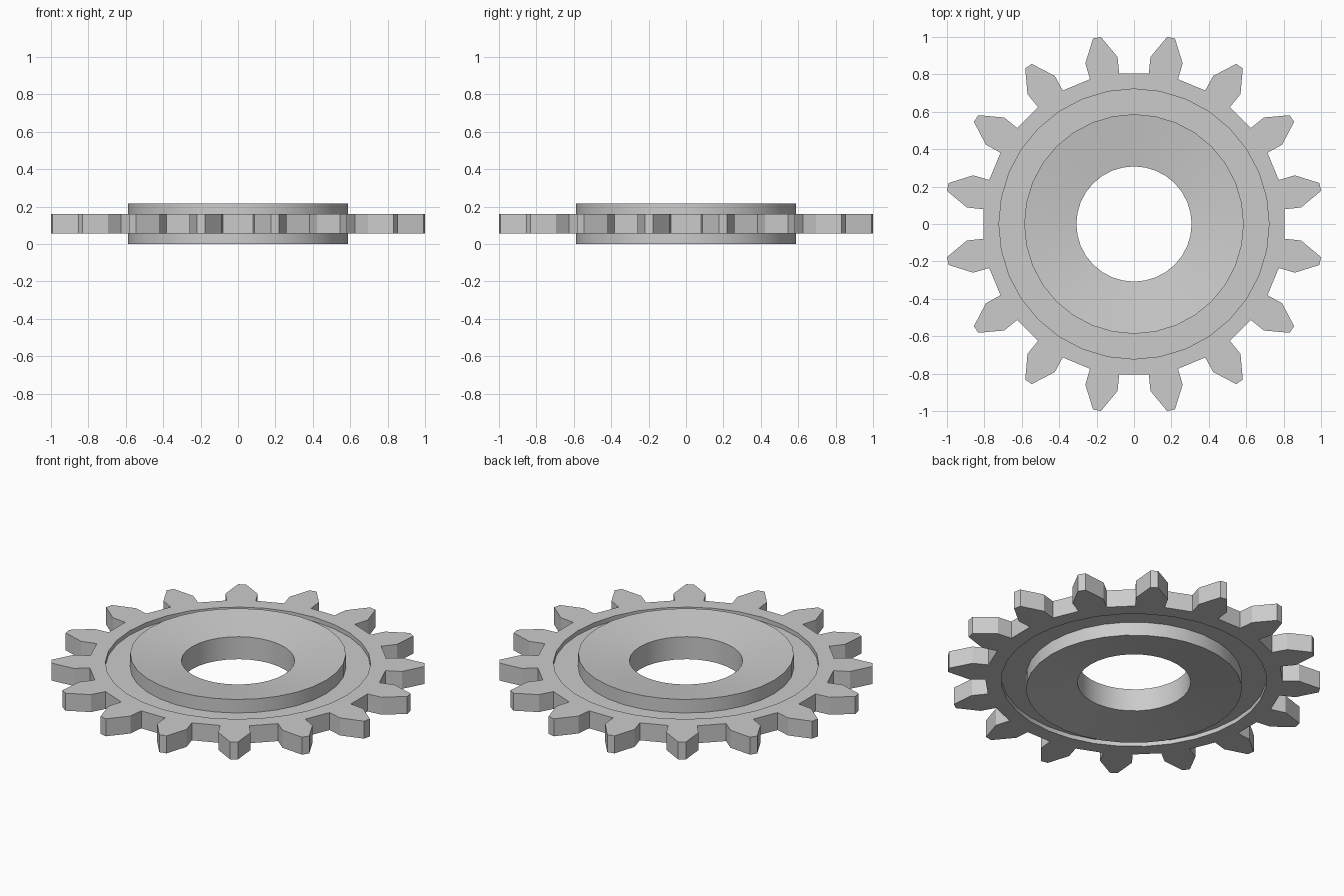
import bpy, bmesh
from math import radians, cos, sin, tau

if "Cube" in bpy.data.objects:
    bpy.data.objects.remove(bpy.data.objects["Cube"])

TEETH = 16
SEGS = 32
Z_LOW, Z_HIGH = 0.055, 0.16      # toothed rim thickness
R_RIM = 0.722                    # inner radius of toothed rim

bm = bmesh.new()


def polar(r, deg, z):
    a = radians(deg)
    return bm.verts.new((r * cos(a), r * sin(a), z))


# One tooth: (radius, angle from tooth centre)
tooth = [(0.809, -5.65), (0.898, -5.6), (1.0156, -1.2),
         (1.0156, 1.2), (0.898, 5.6), (0.809, 5.65)]
step = 360 / TEETH
half = step / 2


# Rim faces (top or bottom); returns the outer outline
def rim_face(z):
    outer = [polar(r, half + i * step + a, z) for i in range(TEETH) for r, a in tooth]
    inner = [polar(R_RIM, i * half, z) for i in range(SEGS)]
    n = len(outer)
    for i in range(TEETH):
        o = outer[i * 6:i * 6 + 6]
        bm.faces.new([inner[2 * i]] + o + [inner[(2 * i + 2) % SEGS], inner[2 * i + 1]])
        bm.faces.new([inner[2 * i], outer[i * 6 - 1], o[0]])
    return outer


def bridge(a, b):
    n = len(a)
    for i in range(n):
        j = (i + 1) % n
        bm.faces.new([a[i], a[j], b[j], b[i]])


# Toothed rim with its outer walls
bridge(rim_face(Z_LOW), rim_face(Z_HIGH))

# Recessed web, hub with dished faces, and bore
profile = [(R_RIM, Z_LOW), (R_RIM, 0.081), (0.587, 0.081), (0.587, 0.0),
           (0.308, 0.04), (0.308, 0.175), (0.587, 0.215), (0.587, 0.134),
           (R_RIM, 0.134), (R_RIM, Z_HIGH)]
rings = [[polar(r, 360 * i / SEGS, z) for i in range(SEGS)] for r, z in profile]
for a, b in zip(rings, rings[1:]):
    bridge(a, b)

# Weld the web to the rim
bmesh.ops.remove_doubles(bm, verts=bm.verts[:], dist=1e-4)
bmesh.ops.recalc_face_normals(bm, faces=bm.faces[:])

mesh = bpy.data.meshes.new("gear_wheel")
bm.to_mesh(mesh)
bm.free()
gear = bpy.data.objects.new("gear_wheel", mesh)
bpy.context.collection.objects.link(gear)

# Smooth hub, crisp teeth
bpy.context.view_layer.objects.active = gear
gear.select_set(True)
bpy.ops.object.shade_smooth_by_angle(angle=radians(20))
